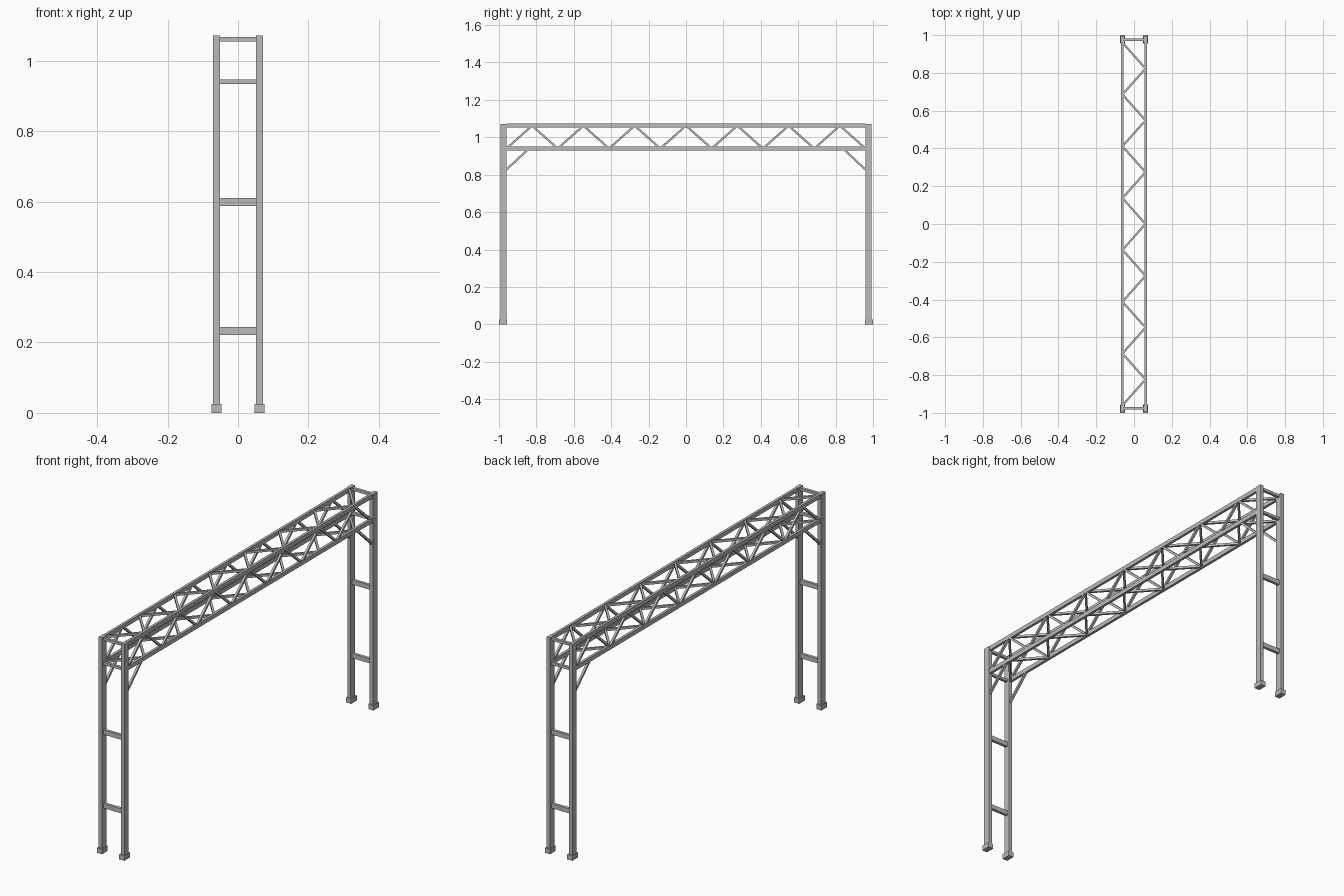
import bpy
from mathutils import Vector

cube = bpy.data.objects.get("Cube")
if cube:
    bpy.data.objects.remove(cube)

steel = bpy.data.materials.new("grey steel")
steel.use_nodes = True
grey = (0.5, 0.5, 0.5, 1)
steel.diffuse_color = grey
steel.node_tree.nodes["Principled BSDF"].inputs["Base Color"].default_value = grey

HALF_X, END_Y, INNER_Y = 0.061, 0.976, 0.96
TOP_Z, LOW_Z = 1.062, 0.94
BAR = 0.011
BAYS = 14


def box(name, centre, size):
    bpy.ops.mesh.primitive_cube_add(size=1, location=centre)
    ob = bpy.context.object
    ob.name = name
    ob.scale = size
    bpy.ops.object.transform_apply(location=False, rotation=False, scale=True)
    ob.data.materials.append(steel)
    return ob


def bar(name, a, b, thick=BAR):
    """Square bar between two points, kept upright."""
    a, b = Vector(a), Vector(b)
    ob = box(name, (a + b) / 2, (thick, thick, (b - a).length))
    ob.rotation_euler = (b - a).to_track_quat("Z", "X").to_euler()
    # bars in the vertical plane and the flat plane both keep square faces
    return ob


# Columns, feet and knee braces at the four corners
for sx, side in ((-1, "right"), (1, "left")):
    x = sx * HALF_X
    for sy, end in ((-1, "front"), (1, "back")):
        y = sy * END_Y
        tag = f"{end}_{side}"
        box(f"column_{tag}", (x, y, 0.536), (0.019, 0.034, 1.072))
        box(f"foot_{tag}", (x, sy * 0.978, 0.0125), (0.028, 0.044, 0.025))
        bar(f"knee_brace_{tag}", (x, sy * 0.97, 0.817), (x, sy * 0.84, 0.94))

    # Long chords
    for z, level in ((TOP_Z, "top"), (LOW_Z, "bottom")):
        box(f"{level}_chord_{side}", (x, 0, z), (0.013, 2 * INNER_Y, 0.021))

# Cross rungs joining each pair of columns
for sy, end in ((-1, "front"), (1, "back")):
    for z, h in ((0.233, 0.023), (0.599, 0.023), (LOW_Z, 0.013), (TOP_Z - 0.001, 0.013)):
        box(f"{end}_rung", (0, sy * END_Y, z), (2 * HALF_X, 0.014, h))

# Zigzag lacing: both vertical sides, then the top and bottom planes
step = 2 * INNER_Y / BAYS
for i in range(BAYS):
    y0, y1 = -INNER_Y + i * step, -INNER_Y + (i + 1) * step
    z0, z1 = (LOW_Z, TOP_Z) if i % 2 == 0 else (TOP_Z, LOW_Z)
    for x in (-HALF_X, HALF_X):
        bar("side_lacing", (x, y0, z0), (x, y1, z1))
    x0 = -HALF_X if i % 2 == 0 else HALF_X
    for z in (TOP_Z, LOW_Z):
        bar("flat_lacing", (x0, y0, z), (-x0, y1, z))
